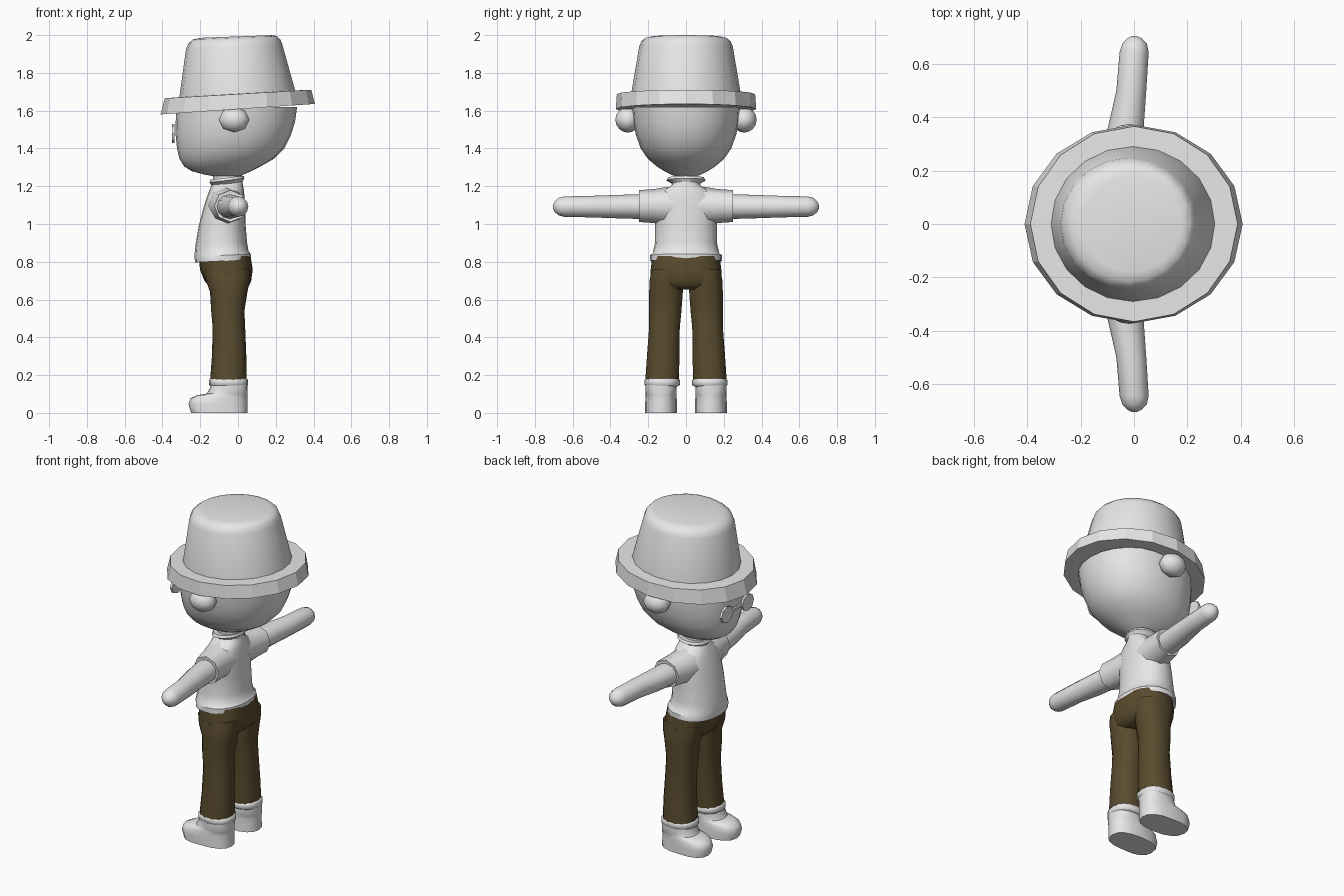
import bpy, bmesh, math


def material(name, rgb):
    m = bpy.data.materials.new(name)
    m.diffuse_color = (*rgb, 1)
    return m


GREY = material("light grey", (0.8, 0.8, 0.8))
BROWN = material("dark brown", (0.10, 0.07, 0.027))


def spow(v, p):
    return math.copysign(abs(v) ** p, v)


def finish(name, bm, mat, angle=40):
    bmesh.ops.recalc_face_normals(bm, faces=bm.faces)
    me = bpy.data.meshes.new(name)
    bm.to_mesh(me)
    bm.free()
    me.materials.append(mat)
    me.polygons.foreach_set("use_smooth", [True] * len(me.polygons))
    me.set_sharp_from_angle(angle=math.radians(angle))
    ob = bpy.data.objects.new(name, me)
    bpy.context.collection.objects.link(ob)
    return ob


def loft(name, rings, mat, n=16, exp=2.0, slope=0.0, place=None, angle=40):
    """Stack of rounded rings: (height, x min, x max, half depth[, slope])."""
    bm = bmesh.new()
    loops = []
    for h, x0, x1, hy, *s in rings:
        k = s[0] if s else slope
        loop = []
        for i in range(n):
            a = math.tau * i / n
            x = (x0 + x1) / 2 + (x1 - x0) / 2 * spow(math.cos(a), 2 / exp)
            y = hy * spow(math.sin(a), 2 / exp)
            p = (x, y, h + k * x)
            loop.append(bm.verts.new(place(*p) if place else p))
        loops.append(loop)
    for a, b in zip(loops, loops[1:]):
        for i in range(n):
            j = (i + 1) % n
            bm.faces.new((a[i], a[j], b[j], b[i]))
    bm.faces.new(loops[0])
    bm.faces.new(loops[-1])
    return finish(name, bm, mat, angle)


# Hat: brim with sloping edge, then tapered crown
loft("hat_brim", [(1.61, -0.30, 0.30, 0.27, 0.068), (1.608, -0.41, 0.407, 0.372, 0.068),
                  (1.688, -0.388, 0.388, 0.366, 0.058), (1.69, -0.29, 0.28, 0.27, 0.058)],
     GREY, angle=20)
loft("hat_crown", [(1.67, -0.312, 0.305, 0.292, 0.055), (1.685, -0.311, 0.304, 0.291, 0.055),
                   (1.94, -0.275, 0.235, 0.248, 0.042), (1.968, -0.262, 0.224, 0.236, 0.04),
                   (1.986, -0.238, 0.208, 0.215, 0.038), (1.993, -0.195, 0.18, 0.18, 0.037)],
     GREY, n=20)

# Head with flatter face on the -x side
loft("head", [(1.250, -0.11, 0.0, 0.05), (1.262, -0.18, 0.03, 0.08), (1.28, -0.245, 0.07, 0.115),
              (1.305, -0.285, 0.12, 0.155), (1.345, -0.31, 0.19, 0.202), (1.40, -0.323, 0.245, 0.24),
              (1.47, -0.33, 0.28, 0.265), (1.54, -0.33, 0.302, 0.28), (1.62, -0.325, 0.313, 0.287)],
     GREY, n=24, exp=2.15)

# Ears
for s, side in ((-1, "right"), (1, "left")):
    bm = bmesh.new()
    bmesh.ops.create_uvsphere(bm, u_segments=8, v_segments=8, radius=1)
    for v in bm.verts:
        x, y, z = v.co
        v.co = (-0.02 + 0.082 * x, s * (0.308 + 0.066 * z), 1.552 + 0.068 * y)
    finish("ear_" + side, bm, GREY, 60)

# Glasses: two eight-sided lenses and a bridge
for s, side in ((-1, "right"), (1, "left")):
    loft("lens_" + side, [(-0.35, -0.05, 0.05, 0.056), (-0.336, -0.05, 0.05, 0.056)], GREY, n=8,
         place=lambda x, y, z, s=s: (z, s * 0.1 + y, 1.48 + x), angle=30)
bm = bmesh.new()
bmesh.ops.create_cube(bm, size=1)
for v in bm.verts:
    v.co = (-0.343 + v.co.x * 0.012, v.co.y * 0.10, 1.485 + v.co.z * 0.014)
finish("glasses_bridge", bm, GREY)

# Neck and flared collar
loft("neck", [(1.18, -0.125, 0.02, 0.06), (1.28, -0.135, 0.02, 0.06)], GREY, n=12)
loft("collar", [(1.205, -0.13, 0.022, 0.066), (1.222, -0.14, 0.025, 0.075), (1.238, -0.152, 0.034, 0.105),
                (1.252, -0.146, 0.03, 0.097), (1.246, -0.125, 0.012, 0.06)],
     GREY, n=14, slope=0.12)

# Shirt body with hem
loft("shirt", [(0.81, -0.20, 0.04, 0.15), (0.808, -0.228, 0.068, 0.190), (0.838, -0.23, 0.068, 0.190),
               (0.852, -0.23, 0.056, 0.176), (0.90, -0.225, 0.048, 0.165), (1.0, -0.208, 0.04, 0.163),
               (1.09, -0.184, 0.038, 0.165), (1.15, -0.165, 0.034, 0.155), (1.185, -0.152, 0.03, 0.115),
               (1.205, -0.143, 0.026, 0.08), (1.225, -0.135, 0.024, 0.066)],
     GREY, n=20, exp=2.2, slope=0.05)

for s, side in ((-1, "right"), (1, "left")):
    # Sleeve and arm run outward along y
    out = lambda x, y, z, s=s: (x, s * z, 1.095 + y)
    loft("sleeve_" + side, [(0.06, -0.165, 0.035, 0.105), (0.12, -0.158, 0.036, 0.098),
                            (0.17, -0.142, 0.038, 0.09), (0.25, -0.125, 0.045, 0.084),
                            (0.248, -0.105, 0.025, 0.066)],
         GREY, n=8, place=out, angle=50)
    loft("arm_" + side, [(0.22, -0.115, 0.026, 0.066), (0.36, -0.098, 0.036, 0.062),
                         (0.5, -0.066, 0.046, 0.057), (0.645, -0.054, 0.055, 0.054),
                         (0.675, -0.044, 0.048, 0.046), (0.695, -0.026, 0.03, 0.028),
                         (0.704, -0.008, 0.012, 0.01)],
         GREY, n=12, place=lambda x, y, z, s=s: (x, s * z, 1.092 + y), angle=60)

    # Trouser leg, leaning slightly outward toward the ankle
    def leg_place(x, y, z, s=s):
        return (x, s * (y + 0.105 + 0.05 * max(0.0, 0.66 - z) / 0.48 * 0.42), z)
    loft("trouser_leg_" + side, [(0.17, -0.148, 0.046, 0.091), (0.30, -0.138, 0.044, 0.088),
                                 (0.45, -0.134, 0.038, 0.083), (0.54, -0.142, 0.034, 0.088),
                                 (0.64, -0.148, 0.05, 0.091), (0.70, -0.17, 0.062, 0.09),
                                 (0.76, -0.18, 0.065, 0.078)],
         BROWN, n=14, exp=2.3, place=leg_place)

    # Boot with rounded toe, flat sole, and cuff
    foot = lambda x, y, z, s=s: (x, s * (0.132 + y * (1 if x > -0.16 else 1.02) - 0.05 * min(0, x + 0.1)), z)
    loft("boot_" + side, [(0.0, -0.248, 0.05, 0.084), (0.045, -0.262, 0.05, 0.084),
                          (0.078, -0.252, 0.05, 0.083), (0.094, -0.215, 0.05, 0.082),
                          (0.102, -0.165, 0.05, 0.082), (0.135, -0.147, 0.05, 0.083),
                          (0.165, -0.145, 0.05, 0.083)],
         GREY, n=16, exp=2.5, place=foot, angle=50)
    loft("boot_cuff_" + side, [(0.14, -0.142, 0.045, 0.082), (0.148, -0.154, 0.053, 0.093),
                               (0.174, -0.154, 0.053, 0.093), (0.182, -0.146, 0.046, 0.086)],
         GREY, n=16, exp=2.4, place=lambda x, y, z, s=s: (x, s * (0.126 + y), z), angle=60)

# Trouser seat joining the legs
loft("trouser_seat", [(0.652, -0.12, 0.03, 0.12), (0.672, -0.155, 0.058, 0.17), (0.70, -0.178, 0.07, 0.19),
                      (0.76, -0.202, 0.078, 0.187), (0.83, -0.205, 0.066, 0.178)],
     BROWN, n=20, exp=2.4)
